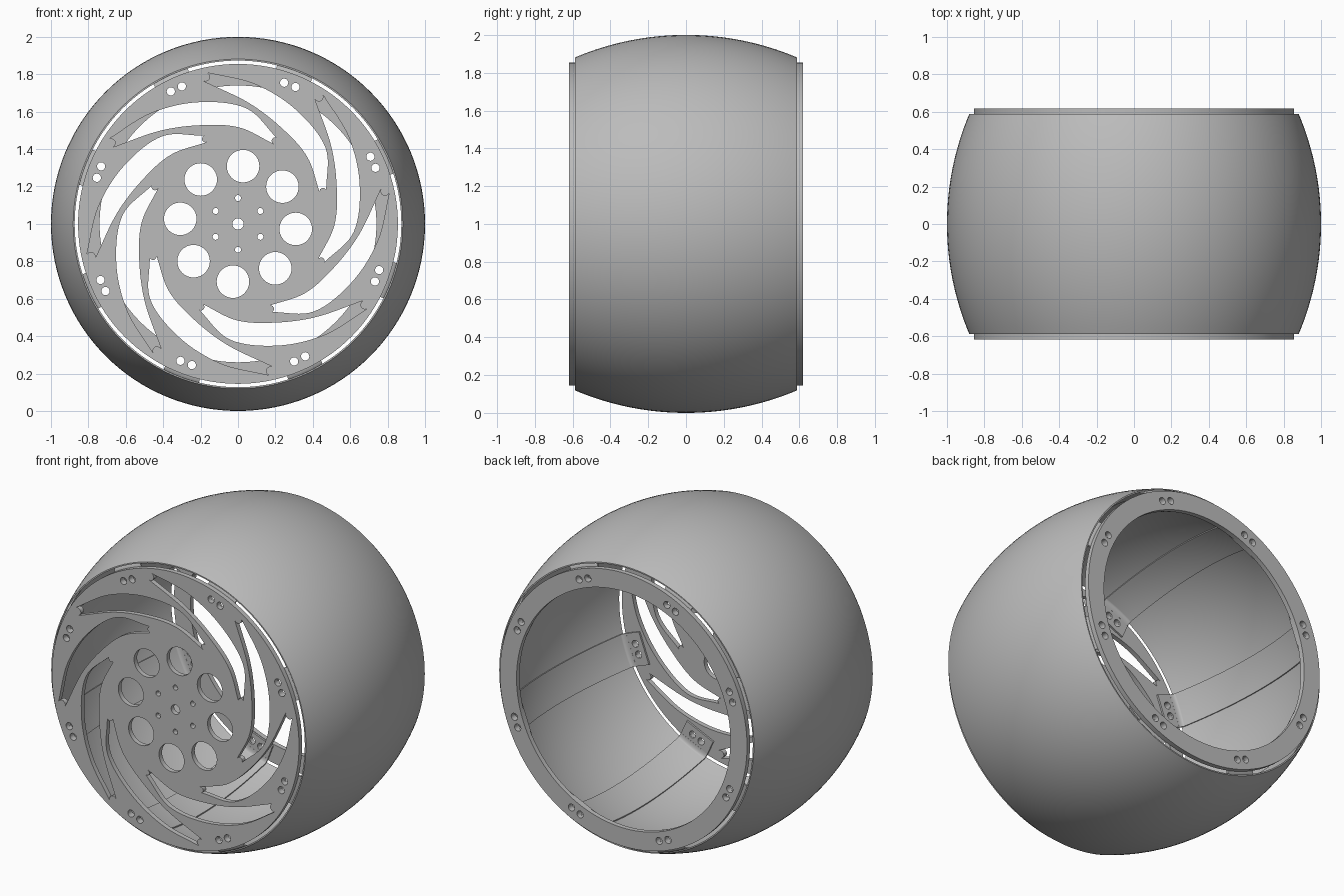
import bpy, bmesh, math
from math import sin, cos, radians, pi
from mathutils import Vector

if "Cube" in bpy.data.objects:
    bpy.data.objects.remove(bpy.data.objects["Cube"], do_unlink=True)

grey = bpy.data.materials.new("plain grey")
grey.use_nodes = True
grey.diffuse_color = (0.5, 0.5, 0.5, 1)
grey.node_tree.nodes["Principled BSDF"].inputs["Base Color"].default_value = (0.5, 0.5, 0.5, 1)

COUNT = 8            # bands, slots and hole pairs around the wheel
STEP = 360 / COUNT
FIRST = 24.55        # angle of the first band
PLATE_Y = 0.603      # middle of the end plates
BOLT_R = 0.794


def polar(r, deg):
    return (r * cos(radians(deg)), r * sin(radians(deg)))


def circle(c, r, n=24):
    return [(c[0] + r * cos(2 * pi * i / n), c[1] + r * sin(2 * pi * i / n)) for i in range(n)]


def finish(obj, angle=30):
    obj.data.materials.clear()
    obj.data.materials.append(grey)
    bpy.ops.object.select_all(action="DESELECT")
    obj.select_set(True)
    bpy.context.view_layer.objects.active = obj
    bpy.ops.object.shade_smooth_by_angle(angle=radians(angle))


def mesh_object(name, bm):
    bmesh.ops.remove_doubles(bm, verts=bm.verts, dist=0.00002)
    bmesh.ops.recalc_face_normals(bm, faces=bm.faces)
    me = bpy.data.meshes.new(name)
    bm.to_mesh(me)
    bm.free()
    obj = bpy.data.objects.new(name, me)
    bpy.context.collection.objects.link(obj)
    finish(obj)
    return obj


def plate(name, outlines, y, thickness):
    """Flat upright plate: first outline is the rim, the others are holes."""
    cu = bpy.data.curves.new(name, "CURVE")
    cu.dimensions = "2D"
    cu.fill_mode = "BOTH"
    cu.extrude = thickness / 2
    for pts in outlines:
        sp = cu.splines.new("POLY")
        sp.points.add(len(pts) - 1)
        for p, (x, z) in zip(sp.points, pts):
            p.co = (x, z, 0, 1)
        sp.use_cyclic_u = True
    tmp = bpy.data.objects.new(name + "_outline", cu)
    bpy.context.collection.objects.link(tmp)
    bpy.context.view_layer.update()
    me = bpy.data.meshes.new_from_object(tmp.evaluated_get(bpy.context.evaluated_depsgraph_get()))
    bpy.data.objects.remove(tmp, do_unlink=True)
    bm = bmesh.new()
    bm.from_mesh(me)
    bpy.data.meshes.remove(me)
    for v in bm.verts:
        v.co = Vector((v.co.x, y - v.co.z, v.co.y + 1))
    return mesh_object(name, bm)


def smooth_path(pts, n=8):
    """Catmull-Rom path through the points."""
    p = [Vector(q) for q in pts]
    p = [2 * p[0] - p[1]] + p + [2 * p[-1] - p[-2]]
    out = []
    for a, b, c, d in zip(p, p[1:], p[2:], p[3:]):
        for i in range(n):
            t = i / n
            out.append(0.5 * (2 * b + (c - a) * t + (2 * a - 5 * b + 4 * c - d) * t * t
                              + (3 * b - a - 3 * c + d) * t ** 3))
    return out + [p[-2]]


def slot(turn):
    """Curved spiral slot with rounded tips; (radius, angle) points."""
    inner = [(0.468, 246), (0.515, 269), (0.562, 290), (0.65, 310), (0.785, 328.5)]
    outer = [(0.825, 326.5), (0.752, 308), (0.684, 288), (0.62, 266), (0.505, 246)]
    a = smooth_path([polar(r, d + turn) for r, d in inner])
    b = smooth_path([polar(r, d + turn) for r, d in outer])

    def tip(p, q):
        mid, rad = (p + q) / 2, (p - q) / 2
        side = Vector((-rad.y, rad.x))
        return [mid + rad * cos(t * pi / 6) + side * sin(t * pi / 6) for t in range(1, 6)]
    return [tuple(v) for v in a + tip(a[-1], b[0]) + b + tip(b[-1], a[0])]


# Bolt holes shared by both end plates
bolt_holes = [circle(polar(BOLT_R, FIRST + STEP * k + s * 2.35), 0.022)
              for k in range(COUNT) for s in (-1, 1)]
rim = circle((0, 0), 0.855, 128)

# Front disc with spiral slots, round windows and hub holes
holes = list(bolt_holes)
holes += [slot(STEP * k) for k in range(COUNT)]
holes += [circle(polar(0.31, STEP * k - 5), 0.087, 40) for k in range(COUNT)]
holes += [circle(polar(0.138, 30 + 60 * k), 0.016) for k in range(6)]
holes.append(circle((0, 0), 0.03))
plate("front_disc", [rim] + holes, -PLATE_Y, 0.03)

# Open ring at the back
plate("back_ring", [rim, circle((0, 0), 0.74, 128)] + bolt_holes, PLATE_Y, 0.03)


# Barrel shell: thin lathed wall with a bulging arc profile
ARC, HALF, WALL = 1.51, 0.587, 0.008


def shell_r(y):
    return 1 - ARC + math.sqrt(ARC * ARC - y * y)


ys = [HALF * (i / 16 - 1) for i in range(33)]
profile = [(shell_r(y), y) for y in ys] + [(shell_r(y) - WALL, y) for y in reversed(ys)]
SEG = 128
bm = bmesh.new()
rings = [[bm.verts.new((r * cos(2 * pi * j / SEG), y, 1 + r * sin(2 * pi * j / SEG)))
          for j in range(SEG)] for r, y in profile]
for i, ring in enumerate(rings):
    nxt = rings[(i + 1) % len(rings)]
    for j in range(SEG):
        k = (j + 1) % SEG
        bm.faces.new((ring[j], ring[k], nxt[k], nxt[j]))
mesh_object("barrel_shell", bm)

# Bands under the shell, bent inwards at both ends, with drilled tabs
BAND_T, WIDTH, TAB_Y = 0.012, 0.1, 0.582
TAB_TOP, TAB_LOW = 0.838, 0.742


def band_path(inset):
    """Half bend, long bowed run, half bend; inset moves towards the inside."""
    y_end = TAB_Y + BAND_T / 2 - inset
    bend_y = 0.562
    top = shell_r(bend_y) - WALL - inset
    run = [bend_y * (i / 10 - 1) for i in range(21)]
    corner = [(TAB_TOP + (top - TAB_TOP) * sin(t * pi / 10),
               -(bend_y + (y_end - bend_y) * cos(t * pi / 10))) for t in range(5)]
    return (corner + [(shell_r(y) - WALL - inset, y) for y in run]
            + [(r, -y) for r, y in reversed(corner)])


def band(name, deg):
    out = (cos(radians(deg)), sin(radians(deg)))
    loop = band_path(0.001) + band_path(BAND_T)[::-1]
    bm = bmesh.new()
    cols = []
    for s in range(9):
        t = WIDTH * (s / 4 - 1)
        col = []
        for r, y in loop:
            h = math.sqrt(r * r - t * t) if r > TAB_TOP + 0.001 else TAB_TOP - 0.002
            col.append(bm.verts.new((h * out[0] - t * out[1], y, 1 + h * out[1] + t * out[0])))
        cols.append(col)
    n = len(loop)
    for a, b in zip(cols, cols[1:]):
        for i in range(n):
            k = (i + 1) % n
            bm.faces.new((a[i], a[k], b[k], b[i]))
    for col in (cols[0], cols[-1]):
        for i in range(n // 2 - 1):
            bm.faces.new((col[i], col[i + 1], col[n - 2 - i], col[n - 1 - i]))
    mesh_object(name, bm)


for k in range(COUNT):
    deg = FIRST + STEP * k
    band(f"band_{k + 1}", deg)
    ux, uz = polar(1, deg)
    corners = [(TAB_LOW, -WIDTH), (TAB_TOP, -WIDTH), (TAB_TOP, WIDTH), (TAB_LOW, WIDTH)]
    tab = [(h * ux - t * uz, h * uz + t * ux) for h, t in corners]
    for side, y in (("front", -TAB_Y), ("back", TAB_Y)):
        plate(f"{side}_tab_{k + 1}", [tab] + bolt_holes[2 * k:2 * k + 2], y, BAND_T - 0.001)
